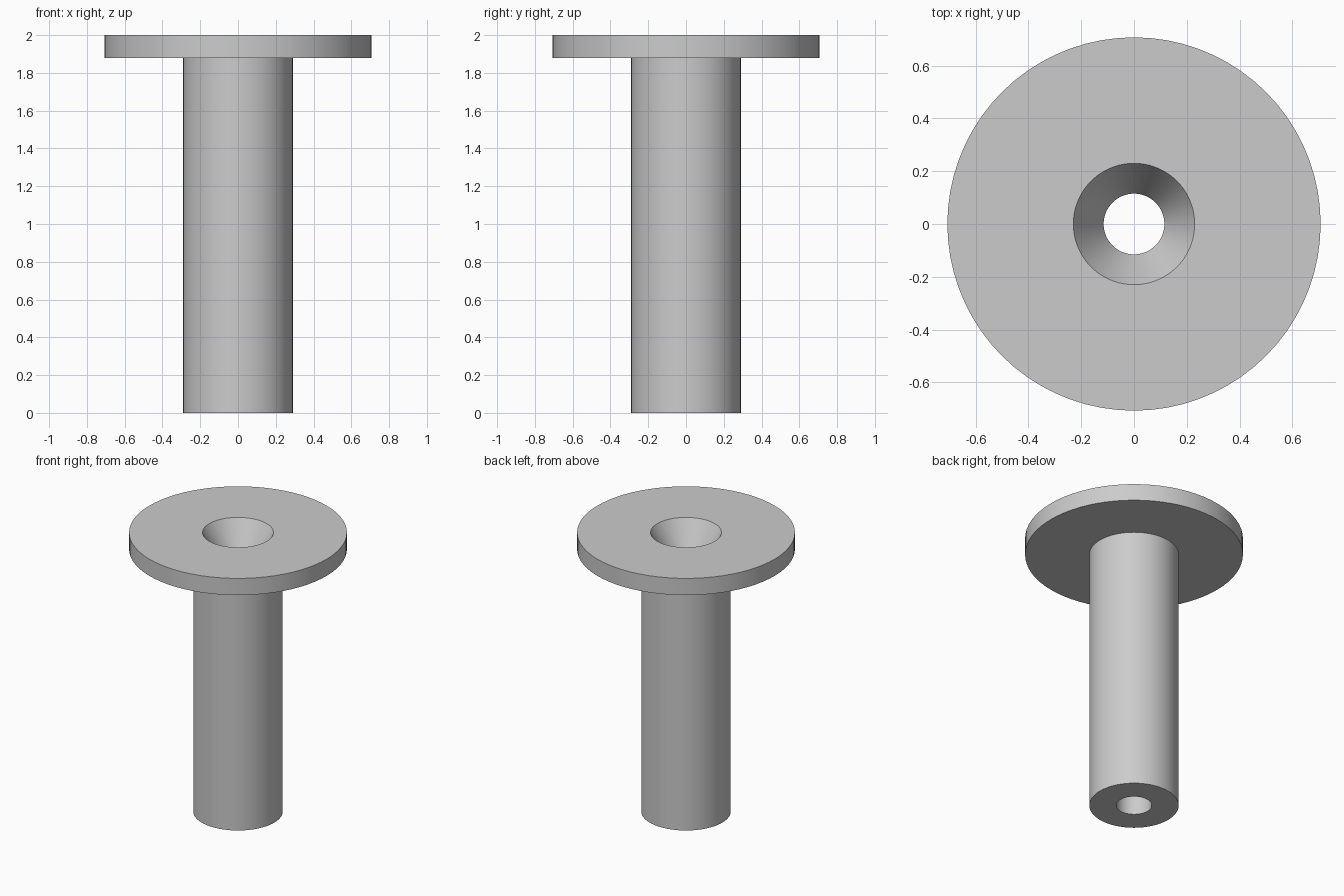
import bpy
import bmesh
import math

SEGMENTS = 72

default_cube = bpy.data.objects.get("Cube")
if default_cube:
    bpy.data.objects.remove(default_cube, do_unlink=True)

# Plain grey finish
grey = bpy.data.materials.new("light_grey")
grey.use_nodes = True
colour = (0.6, 0.6, 0.6, 1.0)
grey.diffuse_color = colour
grey.node_tree.nodes["Principled BSDF"].inputs["Base Color"].default_value = colour


def lathe(name, profile, material):
    """Revolve a closed (radius, height) profile around the z axis."""
    bm = bmesh.new()
    verts = [bm.verts.new((r, 0, z)) for r, z in profile]
    edges = [bm.edges.new((a, b)) for a, b in zip(verts, verts[1:] + verts[:1])]
    bmesh.ops.spin(bm, geom=verts + edges, axis=(0, 0, 1), cent=(0, 0, 0),
                   angle=math.tau, steps=SEGMENTS, use_merge=True)
    bmesh.ops.remove_doubles(bm, verts=bm.verts, dist=0.0001)
    bmesh.ops.recalc_face_normals(bm, faces=bm.faces)
    mesh = bpy.data.meshes.new(name)
    bm.to_mesh(mesh)
    bm.free()
    mesh.materials.append(material)
    obj = bpy.data.objects.new(name, mesh)
    bpy.context.collection.objects.link(obj)
    bpy.ops.object.select_all(action="DESELECT")
    obj.select_set(True)
    bpy.context.view_layer.objects.active = obj
    bpy.ops.object.shade_smooth_by_angle(angle=math.radians(20))
    return obj


# Dimensions
height = 2.0
flange_radius, flange_bottom = 0.707, 1.88
shaft_radius = 0.29
bore_radius, sink_radius, sink_depth = 0.115, 0.23, 0.2

# Flanged sleeve with a through bore and a countersunk mouth
lathe("flanged_sleeve", [
    (bore_radius, 0),
    (shaft_radius, 0),
    (shaft_radius, flange_bottom),
    (flange_radius, flange_bottom),
    (flange_radius, height),
    (sink_radius, height),
    (bore_radius, height - sink_depth),
], grey)
